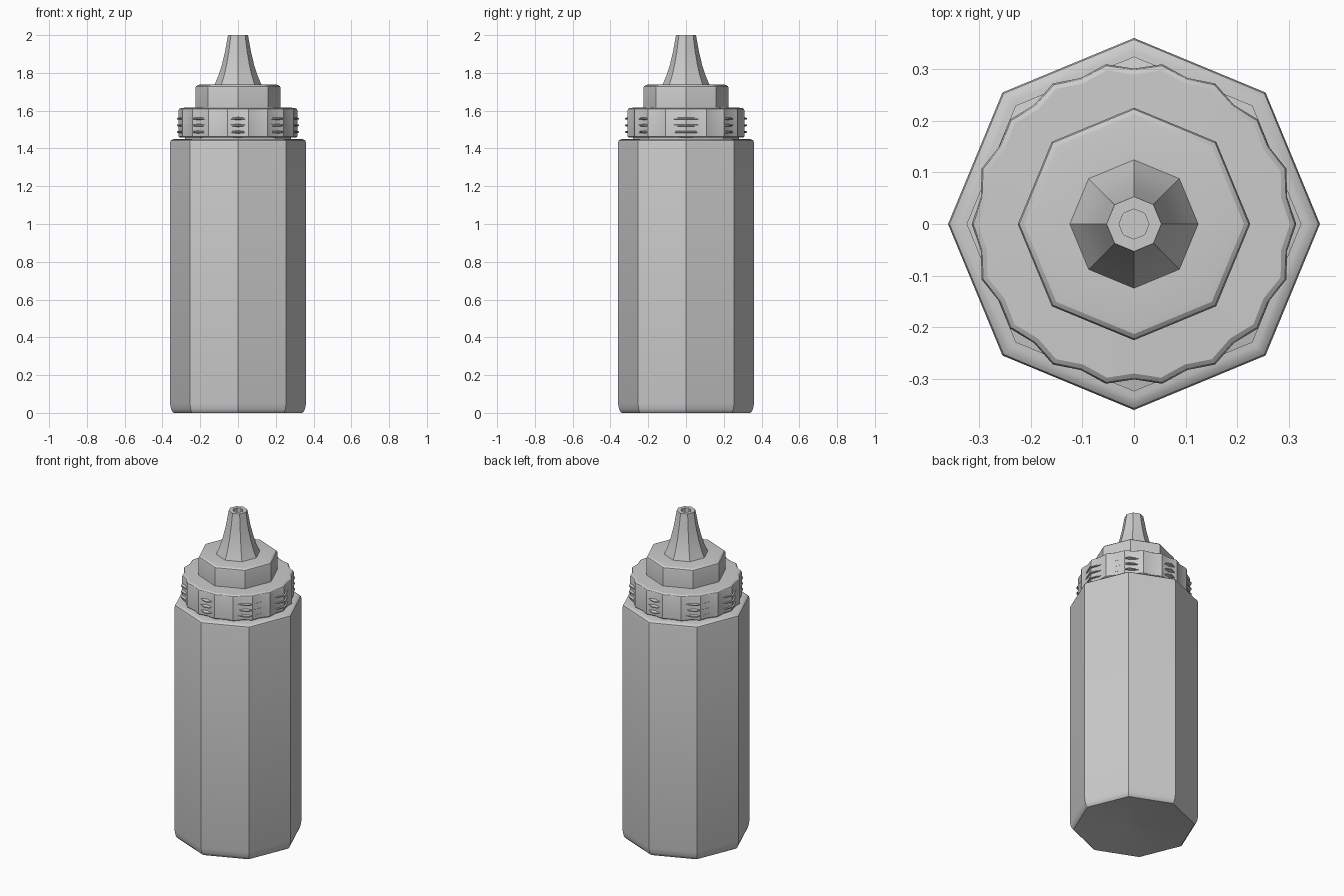
import bpy, bmesh
from math import sin, cos, pi, radians

if "Cube" in bpy.data.objects:
    bpy.data.objects.remove(bpy.data.objects["Cube"])


def lathe(name, profile, sides=8, lobe=1.0, angle=30):
    """Revolve (radius, z) points; odd columns are scaled by lobe. Radius 0 makes a pole."""
    bm = bmesh.new()
    rings = []
    for r, z in profile:
        if r == 0:
            rings.append([bm.verts.new((0, 0, z))] * sides)
            continue
        ring = []
        for i in range(sides):
            a = 2 * pi * i / sides
            k = r * (lobe if i % 2 else 1.0)
            ring.append(bm.verts.new((k * cos(a), k * sin(a), z)))
        rings.append(ring)
    for lo, hi in zip(rings, rings[1:]):
        for i in range(sides):
            j = (i + 1) % sides
            loop = list(dict.fromkeys((lo[i], lo[j], hi[j], hi[i])))
            bm.faces.new(loop)
    bmesh.ops.recalc_face_normals(bm, faces=bm.faces)
    mesh = bpy.data.meshes.new(name)
    bm.to_mesh(mesh)
    bm.free()
    ob = bpy.data.objects.new(name, mesh)
    bpy.context.collection.objects.link(ob)
    bpy.ops.object.select_all(action='DESELECT')
    bpy.context.view_layer.objects.active = ob
    ob.select_set(True)
    bpy.ops.object.shade_smooth_by_angle(angle=radians(angle))
    return ob


# Bottle body: softened octagon with a neck whose threads poke through the collar
body = [(0, 0.008), (0.03, 0.002), (0.33, 0.002), (0.34, 0.0), (0.349, 0.008),
        (0.355, 0.022), (0.36, 0.05),
        (0.36, 1.43), (0.357, 1.441), (0.349, 1.447), (0.335, 1.45), (0.28, 1.45)]
for z in (1.487, 1.522, 1.558):
    body += [(0.28, z - 0.013), (0.324, z - 0.003), (0.324, z + 0.003), (0.28, z + 0.013)]
body += [(0.28, 1.60), (0, 1.60)]
lathe("bottle_body", body)

# Screw collar: 18 shallow grip lobes
lathe("screw_collar",
      [(0.20, 1.457), (0.306, 1.457), (0.314, 1.463), (0.314, 1.602),
       (0.311, 1.609), (0.302, 1.615), (0.20, 1.618)],
      sides=36, lobe=0.958)

# Octagonal cap with a rounded rim
lathe("cap", [(0.225, 1.607), (0.225, 1.72), (0.222, 1.729), (0.213, 1.736),
              (0.20, 1.738), (0.10, 1.738)])

# Tapered nozzle with a hole in the tip
lathe("nozzle", [(0.125, 1.736), (0.104, 1.785), (0.086, 1.84), (0.069, 1.91),
                 (0.053, 2.0), (0.029, 2.0), (0.029, 1.965), (0, 1.965)])
